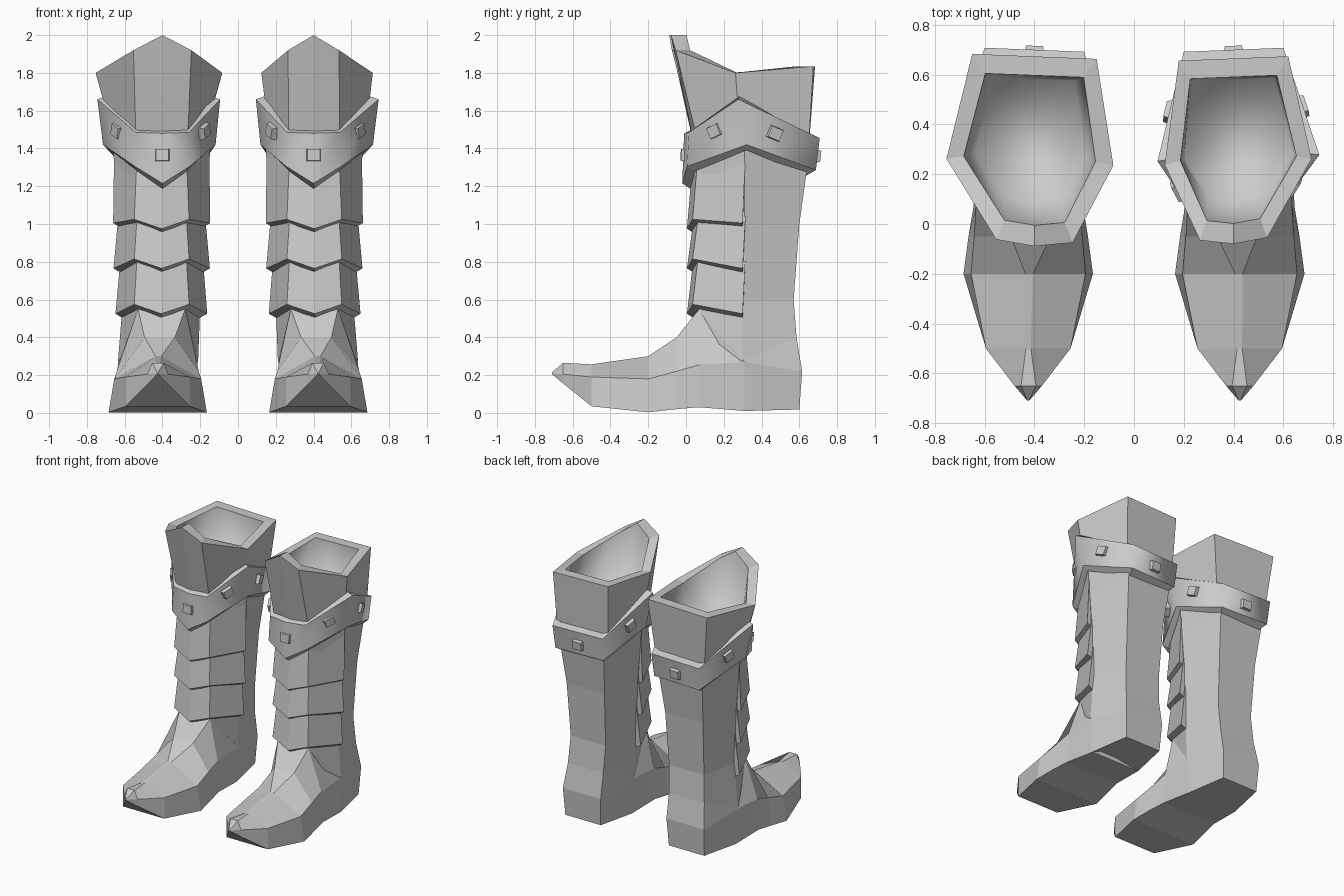
import bpy
import bmesh
from mathutils import Matrix, Vector

cube = bpy.data.objects.get("Cube")
if cube:
    bpy.data.objects.remove(cube, do_unlink=True)

# One plain grey for everything
grey = bpy.data.materials.new("plain_grey")
grey.use_nodes = True
color = (0.6, 0.6, 0.6, 1)
grey.diffuse_color = color
for node in grey.node_tree.nodes:
    if node.type == 'BSDF_PRINCIPLED':
        node.inputs["Base Color"].default_value = color
        node.inputs["Roughness"].default_value = 0.8


def finish(bm, name):
    """Turn a bmesh into a named grey object."""
    bmesh.ops.recalc_face_normals(bm, faces=bm.faces)
    mesh = bpy.data.meshes.new(name)
    bm.to_mesh(mesh)
    bm.free()
    mesh.materials.append(grey)
    obj = bpy.data.objects.new(name, mesh)
    bpy.context.collection.objects.link(obj)
    return obj


def mirrored(half):
    """Half outline, starting on the centre line, to a full ring."""
    middle = [Vector(p) for p in half]
    other = [Vector((-p.x, p.y, p.z)) for p in middle[1:]]
    return list(reversed(other)) + middle


def scaled(ring, factor, lift=0.0, stretch=1.0):
    """Shrink or grow a ring around the axis of the leg."""
    axis = 0.31
    return [Vector((p.x * factor * stretch, axis + (p.y - axis) * factor, p.z + lift))
            for p in ring]


def loft(name, rings, place, closed=True, wrap=False, caps=(), smooth_rows=(), end_caps=False):
    """Skin a row of rings with quads; place moves points to the boot."""
    bm = bmesh.new()
    rows = [[bm.verts.new(place(p)) for p in ring] for ring in rings]
    count = len(rows[0])
    pairs = list(zip(rows, rows[1:]))
    if wrap:
        pairs.append((rows[-1], rows[0]))
    for index, (low, high) in enumerate(pairs):
        for i in range(count if closed else count - 1):
            j = (i + 1) % count
            face = bm.faces.new((low[i], low[j], high[j], high[i]))
            face.smooth = index in smooth_rows
    for row in caps:
        face = bm.faces.new(rows[row])
        face.smooth = bool(smooth_rows)
    if end_caps:
        for i in (0, -1):
            bm.faces.new([row[i] for row in rows])
    return finish(bm, name)


def leg_ring(heights, corner, side, back):
    """Seven-sided leg section: shin ridge, shin corners, sides, back corners."""
    ridge, shin, flank, rear = heights
    return mirrored([(0, corner[1] - 0.02, ridge), (*corner, shin),
                     (*side, flank), (*back, rear)])


def level(z):
    return (z, z, z, z)


def stud(name, quad, place):
    """Small tapered block seated on a four-point patch of the strap."""
    a, b, c, d = [place(p) for p in quad]
    along = (b - a + c - d).normalized()
    normal = along.cross(d - a + c - b).normalized()
    centre = (a + b + c + d) / 4
    hub = place(Vector((0, 0.31, centre.z)))
    if normal.dot(centre - hub) < 0:
        normal = -normal
    frame = Matrix((along, normal.cross(along), normal)).transposed().to_4x4()
    frame.translation = centre
    bm = bmesh.new()
    bmesh.ops.create_cube(bm, size=1, matrix=Matrix.Diagonal((0.085, 0.075, 0.045, 1)))
    for v in bm.verts:
        if v.co.z > 0:
            v.co.xy *= 0.8
    bm.transform(frame)
    finish(bm, name)


def foot_section(y, *pairs):
    """Six-point upright section from sole, mid and top (half width, height)."""
    right = [Vector((x, y, z)) for x, z in pairs]
    return right + [Vector((-p.x, p.y, p.z)) for p in reversed(right)]


# Pointed foot, from the toe tip back into the ankle
foot = [
    foot_section(-0.71, (0.003, 0.205), (0.004, 0.21), (0.003, 0.215)),
    foot_section(-0.65, (0.05, 0.155), (0.055, 0.205), (0.03, 0.265)),
    foot_section(-0.5, (0.17, 0.035), (0.17, 0.19), (0.01, 0.257)),
    foot_section(-0.2, (0.26, 0.003), (0.23, 0.18), (0.015, 0.3)),
    foot_section(-0.05, (0.24, 0.02), (0.217, 0.22), (0.08, 0.4)),
    foot_section(0.07, (0.22, 0.03), (0.21, 0.255), (0.125, 0.55)),
    foot_section(0.31, (0.2, 0.01), (0.21, 0.27), (0.1, 0.5)),
]

# Heel and leg shaft
shaft = [
    leg_ring((0.06, 0.06, 0.01, 0.018), (0.12, 0.1), (0.2, 0.31), (0.145, 0.6)),
    leg_ring((0.25, 0.25, 0.27, 0.22), (0.12, 0.1), (0.21, 0.31), (0.155, 0.615)),
    leg_ring((0.55, 0.54, 0.28, 0.4), (0.125, 0.07), (0.212, 0.3), (0.145, 0.585)),
    leg_ring(level(0.6), (0.125, 0.07), (0.205, 0.3), (0.143, 0.57)),
    leg_ring(level(1.0), (0.13, 0.07), (0.225, 0.31), (0.155, 0.6)),
    leg_ring(level(1.25), (0.135, 0.06), (0.245, 0.31), (0.175, 0.635)),
    leg_ring(level(1.42), (0.135, 0.06), (0.26, 0.31), (0.19, 0.66)),
]

# Flared cuff with a steep-walled hollow
cuff_base = leg_ring((1.4, 1.4, 1.55, 1.38), (0.135, 0.065), (0.265, 0.27), (0.2, 0.64))
cuff_top = leg_ring((2.0, 1.92, 1.8, 1.835), (0.135, -0.06), (0.295, 0.25), (0.22, 0.665))
cuff_floor = [Vector((p.x, p.y, 1.5)) for p in scaled(cuff_base, 0.82)]

# Slanted strap, outer faces
strap_top = leg_ring((1.48, 1.485, 1.66, 1.455), (0.14, 0.01), (0.325, 0.265), (0.2, 0.7))
strap_low = leg_ring((1.215, 1.305, 1.42, 1.285), (0.145, 0.0), (0.298, 0.31), (0.19, 0.68))


def plate_row(z, corner, side, drop=0.0, tail=0.0):
    """Five points around the shin; the ridge dips by drop, the sides by tail."""
    return mirrored([(0, corner[1] - 0.03, z - drop), (*corner, z), (*side, z - tail)])


def build_boot(name, sign, stretch):
    def place(p):
        # The foot sits slightly further out than the shin
        blend = min(max((0.55 - p.z) / 0.3, 0), 1)
        return Vector((sign * (0.404 + 0.021 * blend + p.x), p.y, p.z))

    def place_upper(p):
        # The sides bulge outwards, front and back stay nearer the middle
        bulge = max(1 - abs(p.y - 0.27) / 0.25, 0)
        return Vector((sign * (0.4 + 0.02 * bulge + p.x), p.y + 0.04 * p.x, p.z))

    loft(name + "_foot", foot, place, caps=(0, -1))
    loft(name + "_leg", shaft, place, caps=(0, -1))

    # Three overlapping shin plates: top, bottom, half widths, side dip
    for i, (top, low, narrow, wide, tail) in enumerate([(1.38, 1.025, 0.252, 0.257, 0.02),
                                                        (1.04, 0.815, 0.23, 0.255, 0.05),
                                                        (0.83, 0.575, 0.217, 0.243, 0.05)]):
        rows = [plate_row(top, (0.13, 0.065), (narrow, 0.315), 0.05),
                plate_row(low, (0.145, 0.035), (wide, 0.3), 0.05, tail),
                plate_row(low - 0.035, (0.12, 0.09), (wide - 0.06, 0.3), 0.05, tail)]
        loft(f"{name}_shin_plate_{i + 1}", rows, place, closed=False, wrap=True, end_caps=True)

    # Cuff with rim and smooth lining
    outer = [cuff_base, scaled(cuff_top, 1 + (stretch - 1) / 6, stretch=stretch ** 0.8)]
    lining = [scaled(outer[1], 0.79), cuff_floor]
    loft(name + "_cuff", outer + lining, place_upper, caps=(-1,), smooth_rows=(2,))

    # Strap as a thick band with bevelled edges
    band = [strap_low, strap_top, scaled(strap_top, 0.87, 0.015), scaled(strap_low, 0.87, -0.028)]
    loft(name + "_strap", band, place_upper, wrap=True, smooth_rows=(0,))

    # Studs on each strap face: ring points, shift along the leg, rise
    spots = {"front": (2, 4, -0.01, -0.03), "shin_a": (1, 2, 0, 0.025),
             "shin_b": (4, 5, 0, 0.025), "calf_a": (0, 1, -0.03, 0.025),
             "calf_b": (5, 6, -0.03, 0.025), "back": (6, 0, 0, -0.01)}
    for spot, (i, j, slide, rise) in spots.items():
        quad = [strap_top[i], strap_top[j], strap_low[j], strap_low[i]]
        # Calf studs follow the widening strap as they slide forwards
        shift = [Vector((-slide * 0.3 * (p.x > 0) + slide * 0.3 * (p.x < 0), slide, rise))
                 for p in quad]
        stud(f"{name}_stud_{spot}", [p + s for p, s in zip(quad, shift)], place_upper)


build_boot("left_boot", 1, 1.0)
build_boot("right_boot", -1, 1.14)
